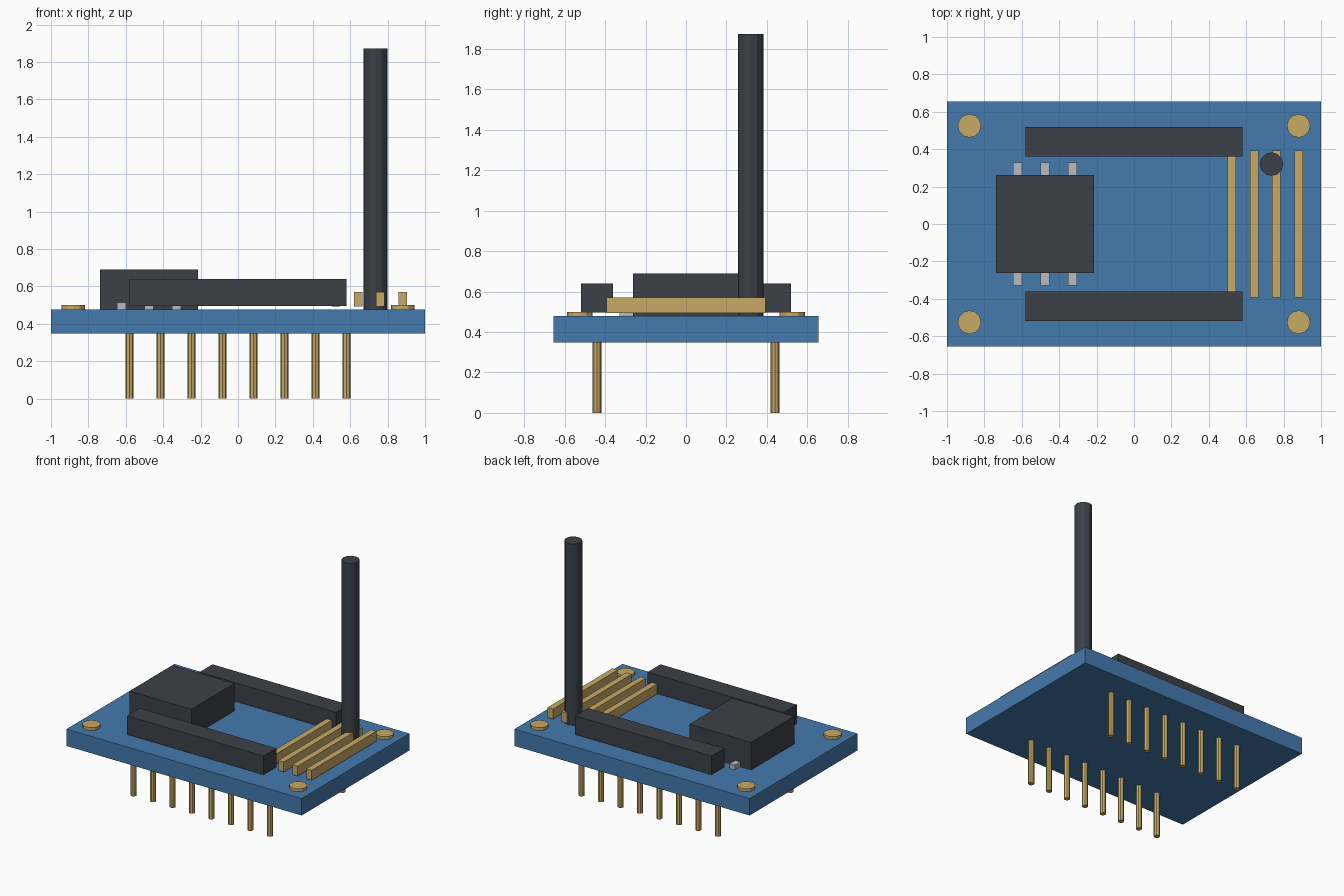
import bpy
import bmesh
from mathutils import Vector

cube = bpy.data.objects.get("Cube")
if cube:
    bpy.data.objects.remove(cube, do_unlink=True)


def material(name, rgb):
    mat = bpy.data.materials.new(name)
    mat.use_nodes = True
    colour = (*rgb, 1.0)
    mat.diffuse_color = colour
    mat.node_tree.nodes["Principled BSDF"].inputs["Base Color"].default_value = colour
    return mat


BLUE = material("board blue", (0.06, 0.195, 0.42))
DARK = material("dark plastic", (0.045, 0.052, 0.062))
GOLD = material("gold metal", (0.58, 0.40, 0.13))
GREY = material("light grey metal", (0.47, 0.50, 0.53))


def finish(bm, name, mat):
    mesh = bpy.data.meshes.new(name)
    bm.to_mesh(mesh)
    bm.free()
    mesh.materials.append(mat)
    obj = bpy.data.objects.new(name, mesh)
    bpy.context.collection.objects.link(obj)
    return obj


def box(name, mat, x, y, z):
    """Box from (low, high) ranges on each axis."""
    bm = bmesh.new()
    bmesh.ops.create_cube(bm, size=1)
    low, high = (Vector(v) for v in zip(x, y, z))
    bmesh.ops.scale(bm, vec=high - low, verts=bm.verts)
    bmesh.ops.translate(bm, vec=(low + high) / 2, verts=bm.verts)
    return finish(bm, name, mat)


def rod(name, mat, x, y, z, radius, sides=12):
    """Upright flat-sided cylinder spanning the z range."""
    bm = bmesh.new()
    bmesh.ops.create_cone(bm, cap_ends=True, segments=sides, radius1=radius,
                          radius2=radius, depth=z[1] - z[0])
    bmesh.ops.translate(bm, vec=(x, y, sum(z) / 2), verts=bm.verts)
    return finish(bm, name, mat)


BOTTOM, TOP = 0.348, 0.478

# Circuit board and main chip
box("board", BLUE, (-1, 1), (-0.655, 0.655), (BOTTOM, TOP))
box("chip", DARK, (-0.738, -0.213), (-0.262, 0.262), (TOP, 0.69))

for side, label in ((-1, "front"), (1, "back")):
    # Header strip, held just above the board
    box(label + "_header", DARK, (-0.58, 0.58),
        sorted((side * 0.362, side * 0.518)), (0.496, 0.64))

    # Row of pins below the board
    for i in range(8):
        rod(f"{label}_pin_{i + 1}", GOLD, -0.58 + i * 1.16 / 7, side * 0.44,
            (0, BOTTOM + 0.01), 0.022, 8)

    # Chip leads
    for i in range(3):
        x = -0.623 + i * 0.147
        box(f"{label}_lead_{i + 1}", GREY, (x - 0.023, x + 0.023),
            sorted((side * 0.25, side * 0.328)), (TOP, 0.515))

    # Corner mounting pads
    for end, end_label in ((-1, "right"), (1, "left")):
        rod(f"{label}_{end_label}_pad", GOLD, end * 0.88, side * 0.525,
            (TOP, 0.5), 0.063)

# Raised contact bars
for i in range(4):
    x = 0.523 + i * 0.119
    box(f"contact_bar_{i + 1}", GOLD, (x - 0.023, x + 0.023),
        (-0.394, 0.394), (0.493, 0.57))

# Antenna
rod("antenna", DARK, 0.735, 0.32, (TOP, 1.873), 0.063)
